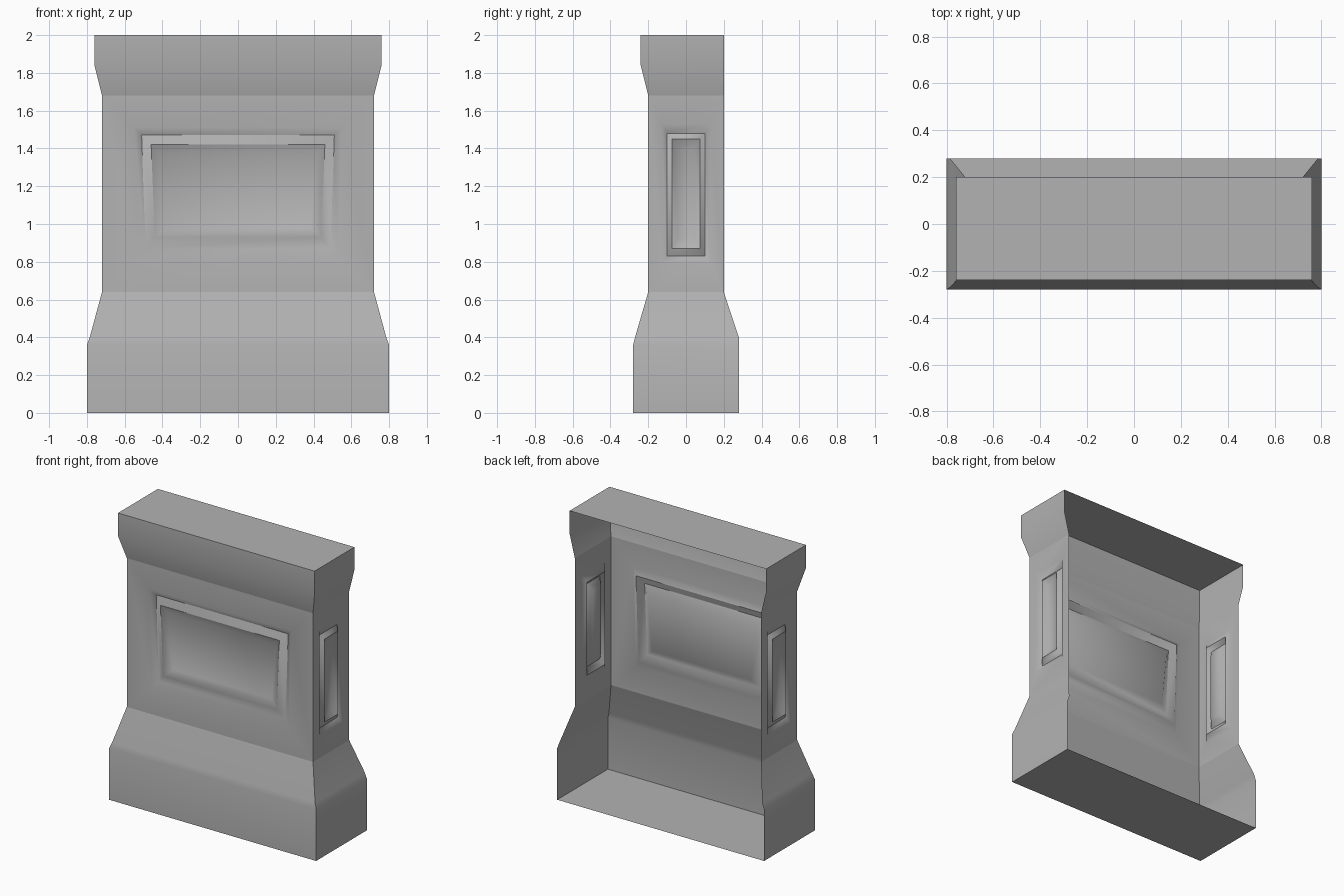
import bpy, bmesh
from mathutils import Vector

if "Cube" in bpy.data.objects:
    bpy.data.objects.remove(bpy.data.objects["Cube"])

stone = bpy.data.materials.new("grey_stone")
stone.use_nodes = True
stone.diffuse_color = (0.45, 0.45, 0.45, 1)
stone.node_tree.nodes["Principled BSDF"].inputs["Base Color"].default_value = (0.45, 0.45, 0.45, 1)


def finish(bm, name):
    mesh = bpy.data.meshes.new(name)
    bm.to_mesh(mesh)
    bm.free()
    obj = bpy.data.objects.new(name, mesh)
    bpy.context.collection.objects.link(obj)
    mesh.materials.append(stone)
    bpy.ops.object.select_all(action="DESELECT")
    obj.select_set(True)
    bpy.context.view_layer.objects.active = obj
    bpy.ops.object.shade_smooth_by_angle(angle=1.0)


def open_band(name, levels, cap):
    """Three-sided band, open at the back; levels are (z, half width, front y, back y)."""
    bm = bmesh.new()
    rows = []
    for z, x, front, back in levels:
        rows.append([bm.verts.new(p) for p in
                     ((-x, back, z), (-x, front, z), (x, front, z), (x, back, z))])
    for low, high in zip(rows, rows[1:]):
        for i in range(3):
            bm.faces.new((low[i], low[i + 1], high[i + 1], high[i]))
    bm.faces.new(rows[-1] if cap == "top" else rows[0][::-1])
    finish(bm, name)


def panel_wall(name, origin, along, inward, rings):
    """Wall of nested rings; each is (half top, half bottom, top z, bottom z, depth)."""
    bm = bmesh.new()
    origin, along, inward = Vector(origin), Vector(along), Vector(inward)
    loops = []
    for top, bottom, high, low, depth in rings:
        corners = ((-bottom, low), (bottom, low), (top, high), (-top, high))
        loops.append([bm.verts.new(origin + along * u + inward * depth + Vector((0, 0, z)))
                      for u, z in corners])
    for outer, inner in zip(loops, loops[1:]):
        for i in range(4):
            j = (i + 1) % 4
            bm.faces.new((outer[i], outer[j], inner[j], inner[i]))
    bm.faces.new(loops[-1])
    finish(bm, name)


# Flared plinth with its floor
open_band("plinth", [(0, 0.8, -0.28, 0.28), (0.36, 0.8, -0.28, 0.28),
                     (0.4, 0.785, -0.27, 0.28), (0.64, 0.72, -0.2, 0.2)], "bottom")

# Cornice with its flat top
open_band("cornice", [(1.68, 0.72, -0.2, 0.2), (1.84, 0.76, -0.24, 0.2),
                      (2, 0.76, -0.24, 0.2)], "top")

# Front wall with groove, raised frame and sunken field
panel_wall("front_wall", (0, -0.2, 0), (1, 0, 0), (0, 1, 0), [
    (0.72, 0.72, 1.68, 0.64, 0), (0.55, 0.53, 1.51, 0.82, 0),
    (0.51, 0.49, 1.47, 0.87, 0.025), (0.46, 0.44, 1.42, 0.93, 0),
    (0.42, 0.38, 1.37, 0.98, 0.03)])

# Side walls with narrow panels
for side, label in ((1, "left"), (-1, "right")):
    panel_wall(label + "_wall", (side * 0.72, 0, 0), (0, side, 0), (-side, 0, 0), [
        (0.2, 0.2, 1.68, 0.64, 0), (0.13, 0.13, 1.53, 0.79, 0),
        (0.1, 0.1, 1.48, 0.83, 0.025), (0.075, 0.075, 1.45, 0.87, 0),
        (0.045, 0.045, 1.4, 0.92, 0.03)])
